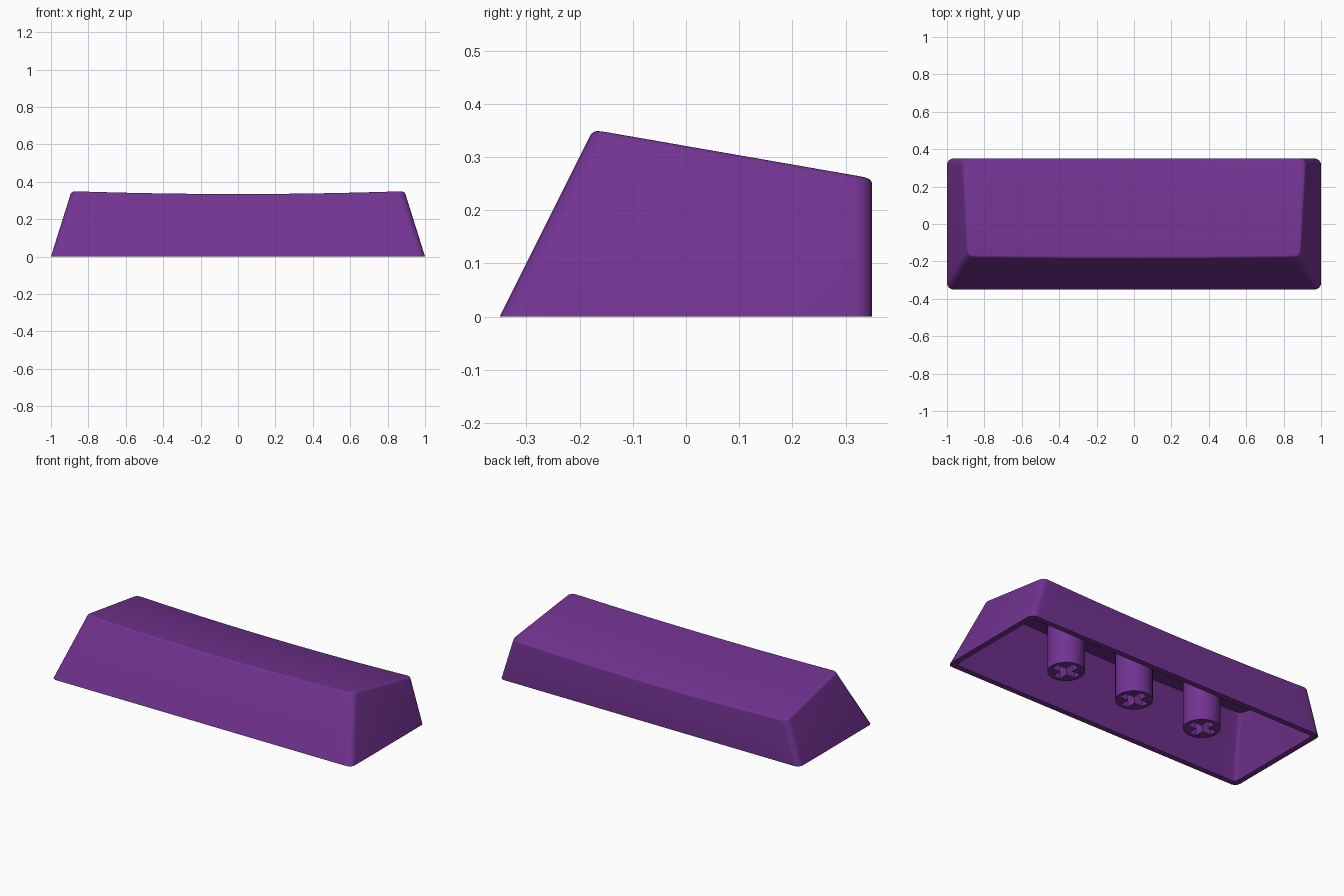
import bpy
import bmesh
import math

cube = bpy.data.objects.get("Cube")
if cube:
    bpy.data.objects.remove(cube, do_unlink=True)

# Single plastic colour
COLOR = (0.168, 0.033, 0.283, 1.0)
plastic = bpy.data.materials.new("purple_plastic")
plastic.diffuse_color = COLOR
plastic.use_nodes = True
bsdf = plastic.node_tree.nodes["Principled BSDF"]
bsdf.inputs["Base Color"].default_value = COLOR
bsdf.inputs["Roughness"].default_value = 0.6

WALL = 0.033     # shell thickness
FILLET = 0.011   # rounding of the upper rim


def finish(bm, name):
    """Turn a bmesh into a smooth-shaded object with sharp edges kept."""
    bmesh.ops.recalc_face_normals(bm, faces=bm.faces)
    mesh = bpy.data.meshes.new(name)
    bm.to_mesh(mesh)
    bm.free()
    mesh.materials.append(plastic)
    obj = bpy.data.objects.new(name, mesh)
    bpy.context.collection.objects.link(obj)
    bpy.ops.object.select_all(action='DESELECT')
    obj.select_set(True)
    bpy.context.view_layer.objects.active = obj
    bpy.ops.object.shade_smooth_by_angle(angle=math.radians(30))
    return obj


def top_height(x, y):
    """Sloping top surface with a shallow dish across the width."""
    return 0.321 - 0.176 * y - 0.017 * (1 - (x / 0.9) ** 2)


# One row of the rounded outline, left to right: (straight position, arc x, arc y)
ARC = [math.radians(15 * i) for i in range(7)]
ROW = [(-1, -math.cos(a), math.sin(a)) for a in ARC]
ROW += [(i / 12 - 1, 0, 1) for i in range(1, 24)]
ROW += [(1, math.cos(a), math.sin(a)) for a in reversed(ARC)]


def section_point(entry, side, z, inset, r):
    """Outline point of the tapering body at height z; side -1 front, 1 back."""
    c, ox, oy = entry
    x = c * (1 - 0.314 * z - inset - r) + r * ox
    if side < 0:
        y = -0.35 + 0.5 * z + inset + r - r * oy
    else:
        y = 0.35 - inset - r + r * oy
    return x, y, z


def ring(bm, inset, r, drop=None):
    """Closed loop of vertices, at z = 0 or at a drop below the top surface."""
    verts = []
    for side, row in ((-1, ROW), (1, ROW[::-1])):
        for entry in row:
            p = section_point(entry, side, 0, inset, r)
            if drop is not None:
                for _ in range(15):
                    z = top_height(p[0], p[1]) - drop
                    p = section_point(entry, side, z, inset, r)
            verts.append(bm.verts.new(p))
    return verts


def bridge(bm, a, b):
    for i in range(len(a)):
        j = (i + 1) % len(a)
        bm.faces.new((a[i], a[j], b[j], b[i]))


def cap(bm, loop):
    """Close a loop with strips running front to back."""
    n = len(loop)
    for i in range(n // 2 - 1):
        bm.faces.new((loop[i], loop[i + 1], loop[n - 2 - i], loop[n - 1 - i]))


# Hollow shell: inner ceiling, inner wall, rim, outer wall, rounded edge, top
bm = bmesh.new()
loops = [ring(bm, WALL, 0.022, WALL), ring(bm, WALL, 0.022), ring(bm, 0, 0.035)]
for i in range(5):
    phi = math.radians(22.5 * i)
    inset = FILLET * (1 - math.cos(phi))
    loops.append(ring(bm, inset, 0.035 - inset, FILLET * (1 - math.sin(phi))))
for a, b in zip(loops, loops[1:]):
    bridge(bm, a, b)
cap(bm, loops[0])
cap(bm, loops[-1])
finish(bm, "key_shell")


# Mounting stems with a cross-shaped socket underneath
def make_stem(name, cx, radius=0.1, arm=0.078, half=0.023, depth=0.15, sides=40):
    bm = bmesh.new()
    circle = [(radius * math.cos(2 * math.pi * i / sides),
               radius * math.sin(2 * math.pi * i / sides)) for i in range(sides)]
    corner = [(arm, -half), (arm, half), (half, half)]
    cross = []
    for q in range(4):
        s, c = round(math.sin(q * math.pi / 2)), round(math.cos(q * math.pi / 2))
        cross += [(x * c - y * s, x * s + y * c) for x, y in corner]

    low = [bm.verts.new((cx + x, y, 0.002)) for x, y in circle]
    high = [bm.verts.new((cx + x, y, top_height(cx + x, y) - 0.015)) for x, y in circle]
    mouth = [bm.verts.new((cx + x, y, 0.002)) for x, y in cross]
    floor = [bm.verts.new((cx + x, y, depth)) for x, y in cross]
    bridge(bm, low, high)
    bridge(bm, mouth, floor)
    bm.faces.new(high)
    bm.faces.new(floor)
    # Ring-shaped end face between the circle and the cross
    edges = [bm.edges.get((lp[i - 1], lp[i])) for lp in (low, mouth) for i in range(len(lp))]
    bmesh.ops.triangle_fill(bm, edges=edges, use_beauty=True, normal=(0, 0, -1))
    finish(bm, name)


for name, x in (("right_stem", -0.47), ("middle_stem", 0.0), ("left_stem", 0.47)):
    make_stem(name, x)
